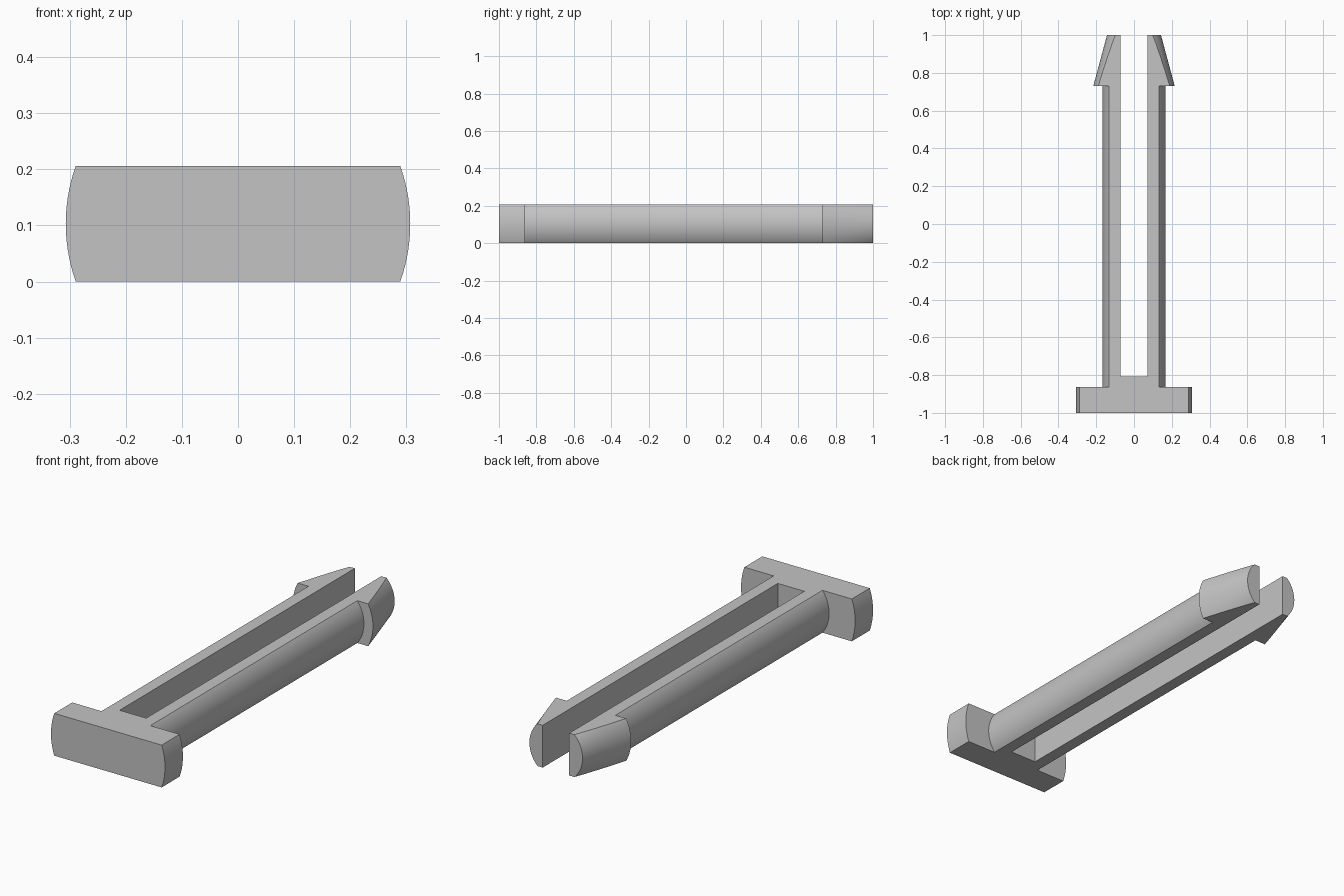
import bpy
import bmesh
import math
from mathutils import Matrix, Vector

cube = bpy.data.objects.get("Cube")
if cube:
    bpy.data.objects.remove(cube, do_unlink=True)

HEIGHT = 0.206
SLOT_HALF = 0.0715
SLOT_FLOOR = -0.808

grey = bpy.data.materials.new("plain_grey")
grey.use_nodes = True
grey.diffuse_color = (0.55, 0.55, 0.55, 1)
grey.node_tree.nodes["Principled BSDF"].inputs["Base Color"].default_value = grey.diffuse_color


def add_object(name, bm):
    bmesh.ops.recalc_face_normals(bm, faces=bm.faces)
    mesh = bpy.data.meshes.new(name)
    bm.to_mesh(mesh)
    bm.free()
    mesh.materials.append(grey)
    obj = bpy.data.objects.new(name, mesh)
    bpy.context.collection.objects.link(obj)
    return obj


def add_box(name, low, high):
    low, high = Vector(low), Vector(high)
    bm = bmesh.new()
    bmesh.ops.create_cube(bm, size=1)
    bm.transform(Matrix.Translation((low + high) / 2) @ Matrix.Diagonal((high - low).to_4d()))
    obj = add_box_object = add_object(name, bm)
    obj.hide_render = True
    return obj


def add_lathe(name, profile, segments):
    """Turn (radius, y) points about the long axis, with flat end caps."""
    bm = bmesh.new()
    rings = []
    for radius, y in profile:
        angles = [math.tau * i / segments for i in range(segments)]
        rings.append([bm.verts.new((radius * math.cos(a), y, HEIGHT / 2 + radius * math.sin(a)))
                      for a in angles])
    for a, b in zip(rings, rings[1:]):
        for i in range(segments):
            j = (i + 1) % segments
            bm.faces.new((a[i], a[j], b[j], b[i]))
    bm.faces.new(rings[0])
    bm.faces.new(rings[-1])
    return add_object(name, bm)


def cut(obj, cutter, operation):
    mod = obj.modifiers.new(cutter.name, "BOOLEAN")
    mod.object = cutter
    mod.operation = operation
    mod.solver = "EXACT"
    bpy.context.view_layer.objects.active = obj
    bpy.ops.object.modifier_apply(modifier=mod.name)
    bpy.data.objects.remove(cutter, do_unlink=True)


# Turned pin: wide head, straight shaft, barbed tapering tip
pin = add_lathe("snap_pin", [(0.307, -1), (0.307, -0.862), (0.167, -0.862),
                             (0.167, 0.73), (0.2155, 0.73), (0.143, 1)], 128)

# Flat top and bottom, then the slot that splits the shaft into two prongs
cut(pin, add_box("flat_slab", (-1, -2, 0), (1, 2, HEIGHT)), "INTERSECT")
cut(pin, add_box("prong_slot", (-SLOT_HALF, SLOT_FLOOR, -1), (SLOT_HALF, 2, 1)), "DIFFERENCE")

# Smooth curved sides with crisp edges
bpy.ops.object.select_all(action="DESELECT")
pin.select_set(True)
bpy.context.view_layer.objects.active = pin
bpy.ops.object.shade_smooth_by_angle(angle=math.radians(30))
